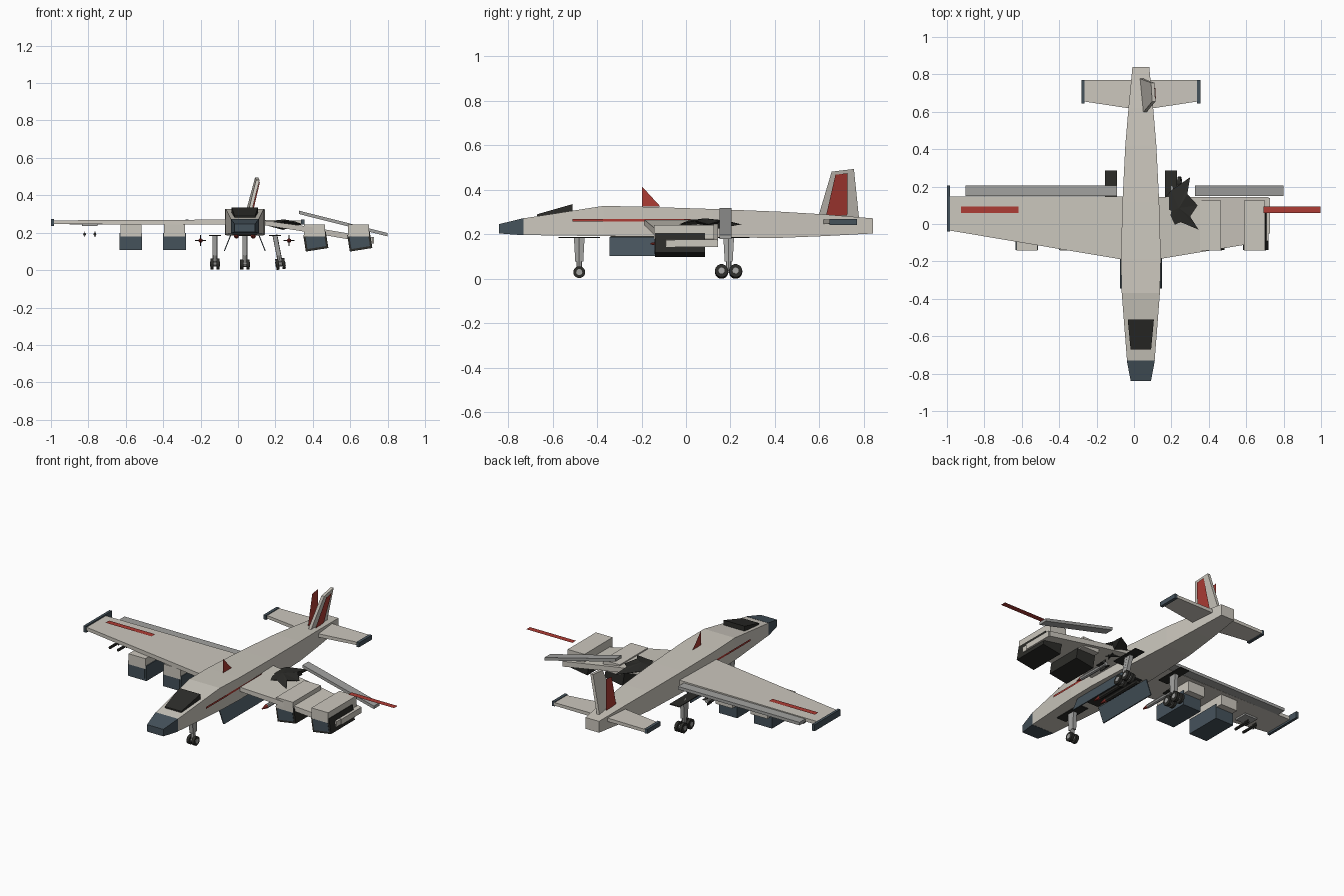
import bpy, math
from mathutils import Vector, Matrix

if "Cube" in bpy.data.objects:
    bpy.data.objects.remove(bpy.data.objects["Cube"])

CX = 0.0365  # fuselage centre line


def mat(name, c):
    m = bpy.data.materials.new(name)
    m.diffuse_color = (*c, 1)
    m.use_nodes = True
    m.node_tree.nodes["Principled BSDF"].inputs["Base Color"].default_value = m.diffuse_color
    return m


HULL = mat("hull", (0.60, 0.57, 0.51))
GREY = mat("grey", (0.36, 0.36, 0.35))
BLUE = mat("dark_blue", (0.06, 0.085, 0.105))
BLACK = mat("black", (0.025, 0.025, 0.022))
RED = mat("red", (0.42, 0.045, 0.035))


def mesh(name, verts, faces, m):
    me = bpy.data.meshes.new(name)
    me.from_pydata([tuple(v) for v in verts], [], faces)
    me.materials.append(m)
    o = bpy.data.objects.new(name, me)
    bpy.context.collection.objects.link(o)
    return o


def loft(name, rings, m):
    n = len(rings[0])
    verts = [v for r in rings for v in r]
    faces = [tuple(reversed(range(n))), tuple(range(len(verts) - n, len(verts)))]
    for k in range(len(rings) - 1):
        for i in range(n):
            j = (i + 1) % n
            faces.append((k * n + i, k * n + j, k * n + n + j, k * n + n + i))
    o = mesh(name, verts, faces, m)
    import bmesh
    bm = bmesh.new()
    bm.from_mesh(o.data)
    bmesh.ops.recalc_face_normals(bm, faces=bm.faces)
    bm.to_mesh(o.data)
    bm.free()
    return o


def box(name, x, y, z, m, roll=0):
    c = Vector((sum(x) / 2, sum(y) / 2, sum(z) / 2))
    R = Matrix.Rotation(math.radians(roll), 3, 'Y')
    ring = lambda zz: [c + R @ (Vector((a, b, zz)) - c) for a, b in
                       ((x[0], y[0]), (x[1], y[0]), (x[1], y[1]), (x[0], y[1]))]
    return loft(name, [ring(z[0]), ring(z[1])], m)


def plate(name, pts, m):
    return mesh(name, pts, [tuple(range(len(pts)))], m)


def tube(name, a, b, r, m, n=8, r2=None):
    a, b = Vector(a), Vector(b)
    q = (b - a).to_track_quat('Z', 'Y')
    ring = lambda p, s: [p + q @ Vector((s * math.cos(2 * math.pi * i / n),
                                         s * math.sin(2 * math.pi * i / n), 0)) for i in range(n)]
    return loft(name, [ring(a, r), ring(b, r if r2 is None else r2)], m)


def section(y, w, z0, z1):
    return [(CX - w, y, z0), (CX + w, y, z0), (CX + w, y, z1), (CX - w, y, z1)]


def wing(name, stations, m):
    # stations: x, leading y, trailing y, bottom z, top z
    return loft(name, [[(x, a, z0), (x, b, z0), (x, b, z1), (x, a, z1)]
                       for x, a, b, z0, z1 in stations], m)


# fuselage, nose and canopy
loft("fuselage", [section(*s) for s in (
    (-0.73, 0.074, 0.197, 0.272), (-0.37, 0.102, 0.192, 0.328), (-0.19, 0.107, 0.19, 0.324),
    (0.12, 0.098, 0.186, 0.314), (0.42, 0.083, 0.184, 0.302), (0.62, 0.066, 0.192, 0.29),
    (0.84, 0.045, 0.204, 0.272))], HULL)
loft("nose_cap", [section(-0.84, 0.054, 0.204, 0.246), section(-0.73, 0.075, 0.196, 0.273)], BLUE)
loft("canopy", [section(-0.67, 0.055, 0.25, 0.29), section(-0.51, 0.07, 0.27, 0.336)], BLACK)

# left wing
wing("left_wing", [(-0.985, -0.035, 0.148, 0.246, 0.266), (-0.05, -0.192, 0.148, 0.243, 0.27)], HULL)
box("left_wing_tip", (-1, -0.984), (-0.04, 0.205), (0.235, 0.274), BLUE)
box("left_flap", (-0.9, -0.09), (0.15, 0.205), (0.244, 0.262), GREY)

# broken right wing with loose flap and scorched tear
wing("right_wing_root", [(0.12, -0.19, 0.145, 0.243, 0.268), (0.36, -0.15, 0.145, 0.205, 0.235)], HULL)
wing("right_wing_outer", [(0.36, -0.15, 0.145, 0.205, 0.235), (0.72, -0.09, 0.145, 0.142, 0.174)], HULL)
box("right_wing_end", (0.715, 0.726), (-0.05, 0.14), (0.142, 0.176), HULL)
wing("right_flap", [(0.325, 0.15, 0.205, 0.30, 0.318), (0.80, 0.15, 0.205, 0.18, 0.198)], GREY)
rim = [(0.13, 0.10), (0.20, 0.18), (0.30, 0.25), (0.285, 0.16), (0.34, 0.10), (0.30, 0.04),
       (0.345, -0.03), (0.25, 0.01), (0.18, -0.02), (0.20, 0.07)]
verts = [(x, y, 0.262 if i % 2 else 0.245) for i, (x, y) in enumerate(rim)]
verts += [(0.24, 0.085, 0.272), (0.24, 0.085, 0.215)]
n = len(rim)
mesh("scorched_tear", verts, [(i, (i + 1) % n, n) for i in range(n)]
     + [((i + 1) % n, i, n + 1) for i in range(n)], BLACK)

# engine pods
for side, xs in (("left", (-0.573, -0.34)), ("right", (0.41, 0.645))):
    for k, x in enumerate(xs):
        right = side == "right"
        box(f"{side}_pod_mount_{k}", (x - 0.056, x + 0.056), (-0.143, 0.125), (0.18, 0.243), HULL)
        dx = 0.006 if right else 0
        box(f"{side}_pod_{k}", (x - 0.061 + dx, x + 0.061 + dx), (-0.14, 0.086), (0.108, 0.198),
            BLUE if not right else BLACK, -9 if right else 0)
        box(f"{side}_pod_intake_{k}", (x - 0.05 + dx, x + 0.05 + dx), (-0.142, -0.13), (0.12, 0.185),
            BLUE, -9 if right else 0)

# tail plane
for s, label in ((-1, "left"), (1, "right")):
    wing(f"{label}_tailplane", [(CX + s * 0.04, 0.615, 0.77, 0.247, 0.268),
                                (CX + s * 0.303, 0.655, 0.77, 0.248, 0.266)], HULL)
    box(f"{label}_tail_tip", sorted((CX + s * 0.30, CX + s * 0.318)), (0.645, 0.77), (0.243, 0.27), BLUE)

# leaning fin
fin = [(0.056, 0.595, 0.28), (0.040, 0.778, 0.272), (0.100, 0.755, 0.494), (0.106, 0.655, 0.482)]
loft("fin", [[(x + d, y, z) for x, y, z in fin] for d in (-0.009, 0.009)], HULL)
prof = [(0.63, 0.285), (0.725, 0.285), (0.727, 0.475), (0.672, 0.468)]
plate("fin_panel_left", [(CX - 0.012, y, z) for y, z in prof], RED)
plate("fin_panel_right", [(0.0515 + 0.255 * (z - 0.275) + 0.018 - 0.087 * (y - 0.65), y, z)
                          for y, z in prof], RED)

# red trim
for s, label in ((-1, "left"), (1, "right")):
    a, b = CX - s * -0.655, CX + s * 0.9615
    plate(f"{label}_wing_stripe", [(a, 0.06, 0.273), (b, 0.06, 0.273), (b, 0.094, 0.273), (a, 0.094, 0.273)], RED)
    x = CX + s * 0.1085
    plate(f"{label}_side_stripe", [(x, -0.51, 0.258), (x, 0.02, 0.258), (x, 0.02, 0.27), (x, -0.51, 0.27)], RED)
plate("antenna_blade", [(CX, -0.197, 0.325), (CX, -0.115, 0.325), (CX, -0.197, 0.414)], RED)

# bomb bay, open doors and bombs
box("bomb_bay", (CX - 0.065, CX + 0.065), (-0.34, 0.06), (0.187, 0.196), BLACK)
for s, label in ((-1, "left"), (1, "right")):
    loft(f"{label}_bay_door", [[(CX + s * (0.072 + d), y, 0.188), (CX + s * (0.106 + d), y, 0.103),
                               (CX + s * (0.112 + d), y, 0.103), (CX + s * (0.078 + d), y, 0.188)]
                              for y, d in ((-0.345, 0), (0.06, 0))], BLUE)
for k in (-1, 0, 1):
    x, z = CX + k * 0.045, 0.182
    tube(f"bomb_{k + 1}", (x, -0.24, z), (x, 0.02, z), 0.014, BLACK)
    tube(f"bomb_nose_{k + 1}", (x, -0.24, z), (x, -0.29, z), 0.014, RED, 8, 0.004)

# finned missiles under the wing roots
for x in (-0.2, 0.273):
    tube("missile", (x, -0.12, 0.158), (x, 0.09, 0.158), 0.012, GREY)
    tube("missile_nose", (x, -0.12, 0.158), (x, -0.16, 0.158), 0.012, RED, 8, 0.003)
    box("missile_fin_flat", (x - 0.03, x + 0.03), (0.04, 0.085), (0.156, 0.16), BLACK)
    box("missile_fin_upright", (x - 0.002, x + 0.002), (0.04, 0.085), (0.13, 0.187), BLACK)

# small wing tip rockets
box("rocket_rail", (-0.835, -0.75), (-0.03, 0.05), (0.235, 0.247), GREY)
for x in (-0.82, -0.765):
    tube("small_rocket", (x, -0.05, 0.192), (x, 0.06, 0.192), 0.008, BLACK)
    box("rocket_fin", (x - 0.002, x + 0.002), (0.03, 0.06), (0.176, 0.206), BLACK)


def gear(name, x, ys, r, lean, y):
    # well plate, strut, axle and paired wheels
    box(name + "_well", (x - 0.032, x + 0.032), (y - 0.093, y + 0.093), (0.183, 0.188), BLACK)
    foot = x + lean
    tube(name + "_strut", (x, y, 0.188), (foot, y, 0.035), 0.013, GREY, 8)
    loft(name + "_leg_cover", [[(x + d, y - 0.024, 0.186), (x + d, y + 0.024, 0.186),
                               (x + d + lean * 0.7, y + 0.018, 0.078),
                               (x + d + lean * 0.7, y - 0.018, 0.078)] for d in (-0.012, 0.012)], GREY)
    t = Vector((1, 0, lean * 5)).normalized()
    c0 = Vector((foot, 0, r + 0.003))
    if len(ys) > 1:
        box(name + "_bogie", (foot - 0.006, foot + 0.006), (ys[0], ys[-1]), (r - 0.004, r + 0.008), GREY)
    for wy in ys:
        c = c0 + Vector((0, wy, 0))
        tube(name + "_axle", c - t * 0.027, c + t * 0.027, 0.014, GREY, 10)
        for s in (-1, 1):
            tube(name + "_wheel", c + t * s * 0.008, c + t * s * 0.025, r, BLACK, 14)


gear("nose_gear", CX, (-0.48,), 0.027, 0, -0.48)
gear("left_gear", -0.123, (0.16, 0.223), 0.03, 0, 0.192)
gear("right_gear", 0.197, (0.16, 0.223), 0.03, 0.03, 0.192)
